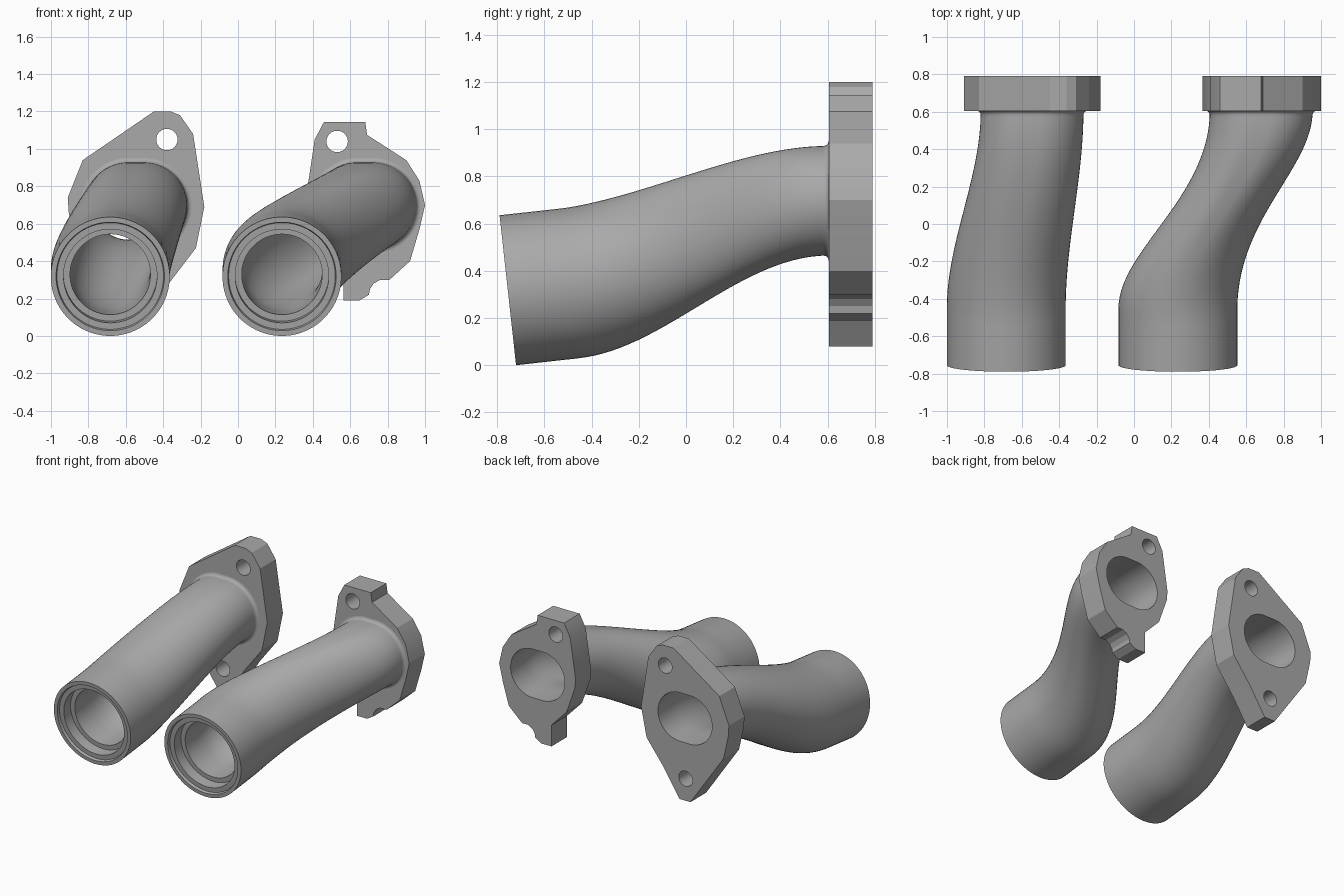
import bpy, bmesh, math

SIDES = 64
START_Y, FLANGE_Y, BACK_Y = -0.755, 0.605, 0.79

cube = bpy.data.objects.get("Cube")
if cube:
    bpy.data.objects.remove(cube, do_unlink=True)

metal = bpy.data.materials.new("cast_grey")
metal.use_nodes = True
grey = (0.4, 0.4, 0.4, 1)
metal.diffuse_color = grey
metal.node_tree.nodes["Principled BSDF"].inputs["Base Color"].default_value = grey


def smooth(obj, degrees):
    bpy.ops.object.select_all(action="DESELECT")
    obj.select_set(True)
    bpy.context.view_layer.objects.active = obj
    bpy.ops.object.shade_smooth_by_angle(angle=math.radians(degrees))


def blend(y):
    """Eased progress from the round mouth to the oblong port."""
    t = min(max((y + 0.45) / 1.05, 0), 1)
    return t * t * (3 - 2 * t)


def height(y):
    """Centre line height: a short straight run, then an S bend."""
    if y < -0.5:
        return 0.318 + 0.11 * (y - START_Y)
    t = min((y + 0.5) / 1.1, 1)
    return 0.346 + 0.351 * t * t * (3 - 2 * t) + 0.121 * t * (1 - t) ** 2


def oblong(rx, rz, flat):
    """Ellipse split down the middle by a straight run of half length flat."""
    points = []
    for i in range(SIDES):
        a = 2 * math.pi * (i + 0.5) / SIDES
        points.append((math.copysign(flat, math.cos(a)) + (rx - flat) * math.cos(a),
                       rz * math.sin(a)))
    return points


def ring(y, x0, x1, pinch, inset):
    f = blend(y)
    rx = 0.318 - 0.043 * f - pinch * f * (1 - f) - inset
    rz = 0.318 - 0.0855 * f - inset
    cx, cz = x0 + (x1 - x0) * f, height(y)
    return [(cx + u, y - 0.11 * v * (1 - f), cz + v)
            for u, v in oblong(rx, rz, 0.04 * f)]


def make_pipe(name, x0, x1, pinch):
    def wall(y):
        return 0.103 - 0.053 * blend(y)

    stations = [START_Y + 0.1 + i * (0.57 - START_Y - 0.1) / 32 for i in range(33)]
    # Stepped mouth, outer skin, fillet at the flange, then the bore back to the socket
    profile = [(START_Y + 0.1, 0.068), (START_Y + 0.02, 0.068),
               (START_Y + 0.02, 0.033), (START_Y, 0.028), (START_Y, 0.0)]
    profile += [(y, 0.0) for y in stations]
    for i in range(5):
        a = math.pi / 2 * i / 4
        profile.append((FLANGE_Y - 0.022 + 0.022 * math.sin(a),
                        -0.022 * (1 - math.cos(a))))
    profile += [(y, wall(y)) for y in [FLANGE_Y] + stations[::-1]]

    bm = bmesh.new()
    rings = [[bm.verts.new(p) for p in ring(y, x0, x1, pinch, d)] for y, d in profile]
    for a, b in zip(rings, rings[1:] + rings[:1]):
        for i in range(SIDES):
            j = (i + 1) % SIDES
            bm.faces.new((a[i], a[j], b[j], b[i]))
    bmesh.ops.recalc_face_normals(bm, faces=bm.faces)
    mesh = bpy.data.meshes.new(name)
    bm.to_mesh(mesh)
    bm.free()
    mesh.materials.append(metal)
    obj = bpy.data.objects.new(name, mesh)
    bpy.context.collection.objects.link(obj)
    smooth(obj, 35)


def make_flange(name, outline, cx, bolts):
    """Extruded plate with the port and bolt holes left open."""
    loops = [outline]
    loops.append([(cx + u, 0.697 + v) for u, v in oblong(0.225, 0.1825, 0.04)])
    for bx, bz in bolts:
        loops.append([(bx + u, bz + v) for u, v in oblong(0.057, 0.057, 0)])
    curve = bpy.data.curves.new(name, "CURVE")
    curve.dimensions = "2D"
    curve.fill_mode = "BOTH"
    curve.extrude = (BACK_Y - FLANGE_Y) / 2
    for loop in loops:
        spline = curve.splines.new("POLY")
        spline.points.add(len(loop) - 1)
        for point, (x, z) in zip(spline.points, loop):
            point.co = (x, z, 0, 1)
        spline.use_cyclic_u = True
    curve.materials.append(metal)
    obj = bpy.data.objects.new(name, curve)
    obj.location.y = (BACK_Y + FLANGE_Y) / 2
    obj.rotation_euler.x = math.pi / 2
    bpy.context.collection.objects.link(obj)
    bpy.ops.object.select_all(action="DESELECT")
    obj.select_set(True)
    bpy.context.view_layer.objects.active = obj
    bpy.ops.object.convert(target="MESH")
    obj = bpy.context.view_layer.objects.active
    bm = bmesh.new()
    bm.from_mesh(obj.data)
    bmesh.ops.remove_doubles(bm, verts=bm.verts, dist=0.0005)
    bmesh.ops.recalc_face_normals(bm, faces=bm.faces)
    bm.to_mesh(obj.data)
    bm.free()
    smooth(obj, 20)


# Pipes
make_pipe("right_pipe", -0.683, -0.545, 0.0)
make_pipe("left_pipe", 0.235, 0.68, 0.16)

# Diamond flange with two bolt holes
make_flange("right_flange", [
    (-0.45, 1.2), (-0.36, 1.2), (-0.31, 1.18), (-0.24, 1.08), (-0.18, 0.69),
    (-0.225, 0.47), (-0.37, 0.28), (-0.5, 0.08), (-0.59, 0.08), (-0.865, 0.48),
    (-0.905, 0.66), (-0.91, 0.74), (-0.83, 0.94)],
    -0.545, [(-0.38, 1.05), (-0.55, 0.245)])

# Flange with a square bolt tab on top and a notched foot below
make_flange("left_flange", [
    (0.46, 1.145), (0.68, 1.145), (0.69, 1.075), (0.9, 0.94), (0.97, 0.83),
    (1.0, 0.7), (0.97, 0.57), (0.92, 0.4), (0.81, 0.3), (0.76, 0.3), (0.725, 0.28),
    (0.705, 0.25), (0.7, 0.22), (0.65, 0.19), (0.565, 0.19), (0.565, 0.35),
    (0.44, 0.48), (0.37, 0.68), (0.365, 0.75), (0.41, 1.05)],
    0.68, [(0.53, 1.04)])
